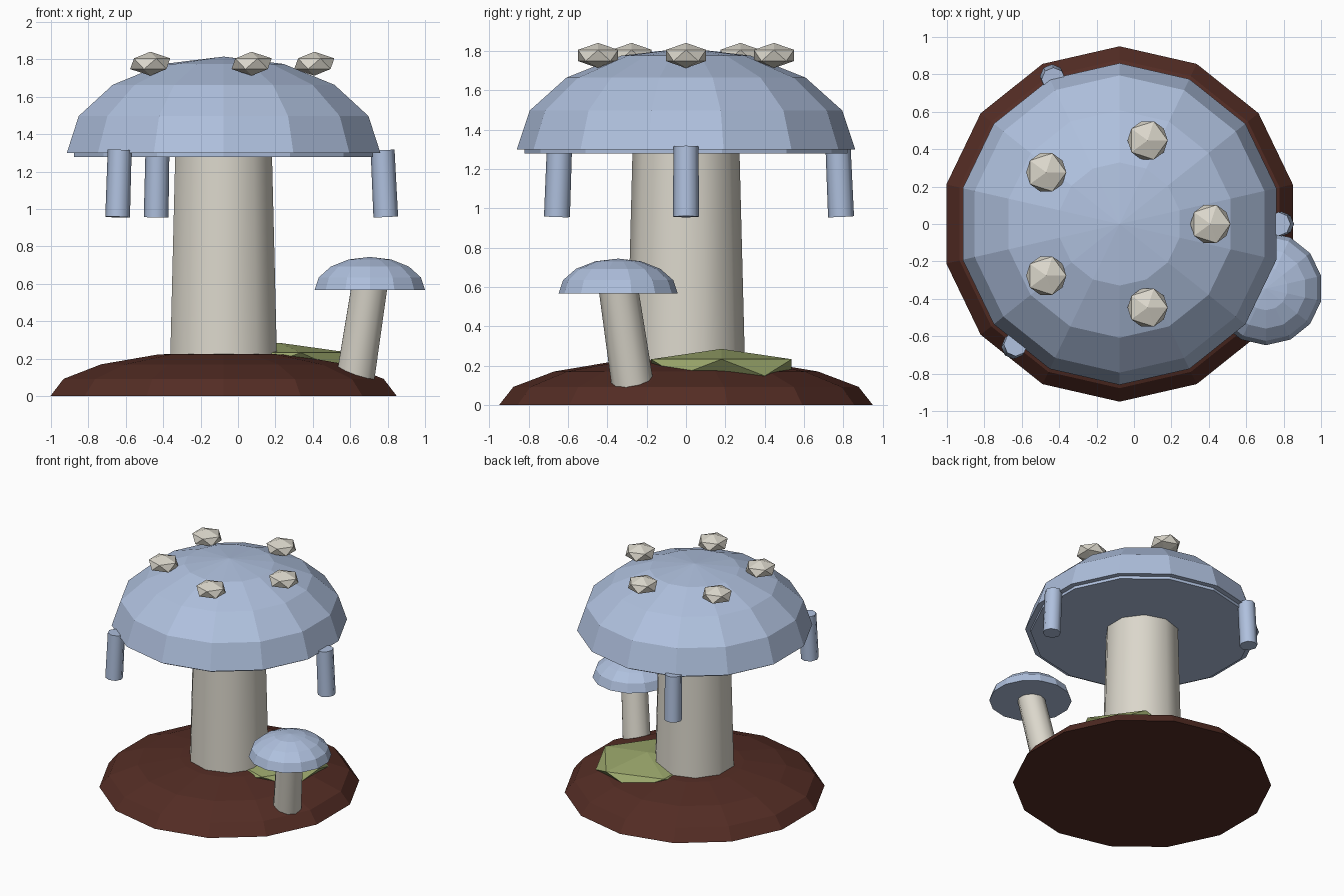
import bpy, bmesh
from math import sin, cos, pi, radians
from mathutils import Vector, Matrix

old = bpy.data.objects.get("Cube")
if old:
    bpy.data.objects.remove(old, do_unlink=True)


def material(name, rgb):
    m = bpy.data.materials.new(name)
    m.use_nodes = True
    color = (*rgb, 1)
    m.diffuse_color = color
    bsdf = m.node_tree.nodes["Principled BSDF"]
    bsdf.inputs["Base Color"].default_value = color
    bsdf.inputs["Roughness"].default_value = 0.9
    return m


BLUE = material("pale_blue", (0.43, 0.53, 0.73))
CREAM = material("cream", (0.71, 0.68, 0.60))
BROWN = material("soil_brown", (0.089, 0.026, 0.018))
GREEN = material("moss_green", (0.33, 0.39, 0.15))


def finish(name, bm, mat, smooth=False):
    bmesh.ops.recalc_face_normals(bm, faces=bm.faces)
    mesh = bpy.data.meshes.new(name)
    bm.to_mesh(mesh)
    bm.free()
    mesh.materials.append(mat)
    ob = bpy.data.objects.new(name, mesh)
    bpy.context.collection.objects.link(ob)
    if smooth:
        bpy.ops.object.select_all(action="DESELECT")
        ob.select_set(True)
        bpy.context.view_layer.objects.active = ob
        bpy.ops.object.shade_smooth_by_angle(angle=radians(50))
    return ob


def lathe(name, profile, sides, mat, loc, smooth=False):
    """Spin a (radius, height) profile around z, first corner towards +y."""
    bm = bmesh.new()
    verts = [bm.verts.new((0, r, z)) for r, z in profile]
    edges = [bm.edges.new(pair) for pair in zip(verts, verts[1:])]
    bmesh.ops.spin(bm, geom=verts + edges, cent=(0, 0, 0), axis=(0, 0, 1),
                   angle=2 * pi, steps=sides)
    bmesh.ops.remove_doubles(bm, verts=bm.verts, dist=0.0001)
    ob = finish(name, bm, mat, smooth)
    ob.location = loc
    return ob


def dome(name, radius, height, mat, loc):
    """Closed faceted half ellipsoid."""
    arc = [(radius * cos(k * pi / 8), height * sin(k * pi / 8)) for k in range(4)]
    return lathe(name, [(0, 0)] + arc + [(0, height)], 14, mat, loc)


def post(name, start, end, r_start, r_end, sides, mat):
    """Smooth tapered cylinder between two points."""
    start, axis = Vector(start), Vector(end) - Vector(start)
    h = axis.length
    ob = lathe(name, [(0, 0), (r_start, 0), (r_end, h), (0, h)], sides, mat, start, True)
    ob.rotation_euler = Vector((0, 0, 1)).rotation_difference(axis).to_euler()
    return ob


def rock(name, loc, scale, mat):
    """Flattened icosahedron."""
    bm = bmesh.new()
    bmesh.ops.create_icosphere(bm, subdivisions=1, radius=1,
                               matrix=Matrix.Diagonal((*scale, 1)))
    ob = finish(name, bm, mat)
    ob.location = loc
    return ob


CX = -0.077  # axis of the big mushroom

# Soil mound and moss patch
dome("soil_mound", 0.95, 0.24, BROWN, (CX, 0, 0))
rock("moss_patch", (0.22, 0.18, 0.19), (0.42, 0.42, 0.095), GREEN)

# Big mushroom
post("big_stem", (CX, 0, 0.004), (CX, 0, 1.29), 0.305, 0.272, 10, CREAM)
dome("big_cap", 0.86, 0.515, BLUE, (CX, 0, 1.3))
lathe("cap_underside", [(0, 0), (0.82, 0), (0.82, 0.04), (0, 0.04)], 14, BLUE,
      (CX, 0, 1.278))

# Pebble spots on the cap
for i in range(5):
    a = i * 2 * pi / 5
    rock(f"cap_spot_{i + 1}", (CX + 0.485 * cos(a), 0.47 * sin(a), 1.777),
         (0.12, 0.12, 0.064), CREAM)

# Drips hanging at the rim, leaning slightly outward
for i in range(3):
    a = 2.0 * i
    top, bottom = [(CX + r * cos(a), r * sin(a), z)
                   for r, z in ((0.85, 1.315), (0.867, 0.957))]
    post(f"rim_drip_{i + 1}", bottom, top, 0.066, 0.064, 8, BLUE)

# Small leaning mushroom
post("small_stem", (0.625, -0.268, 0.08), (0.705, -0.345, 0.6), 0.107, 0.1, 10, CREAM)
dome("small_cap", 0.303, 0.177, BLUE, (0.705, -0.345, 0.567))
